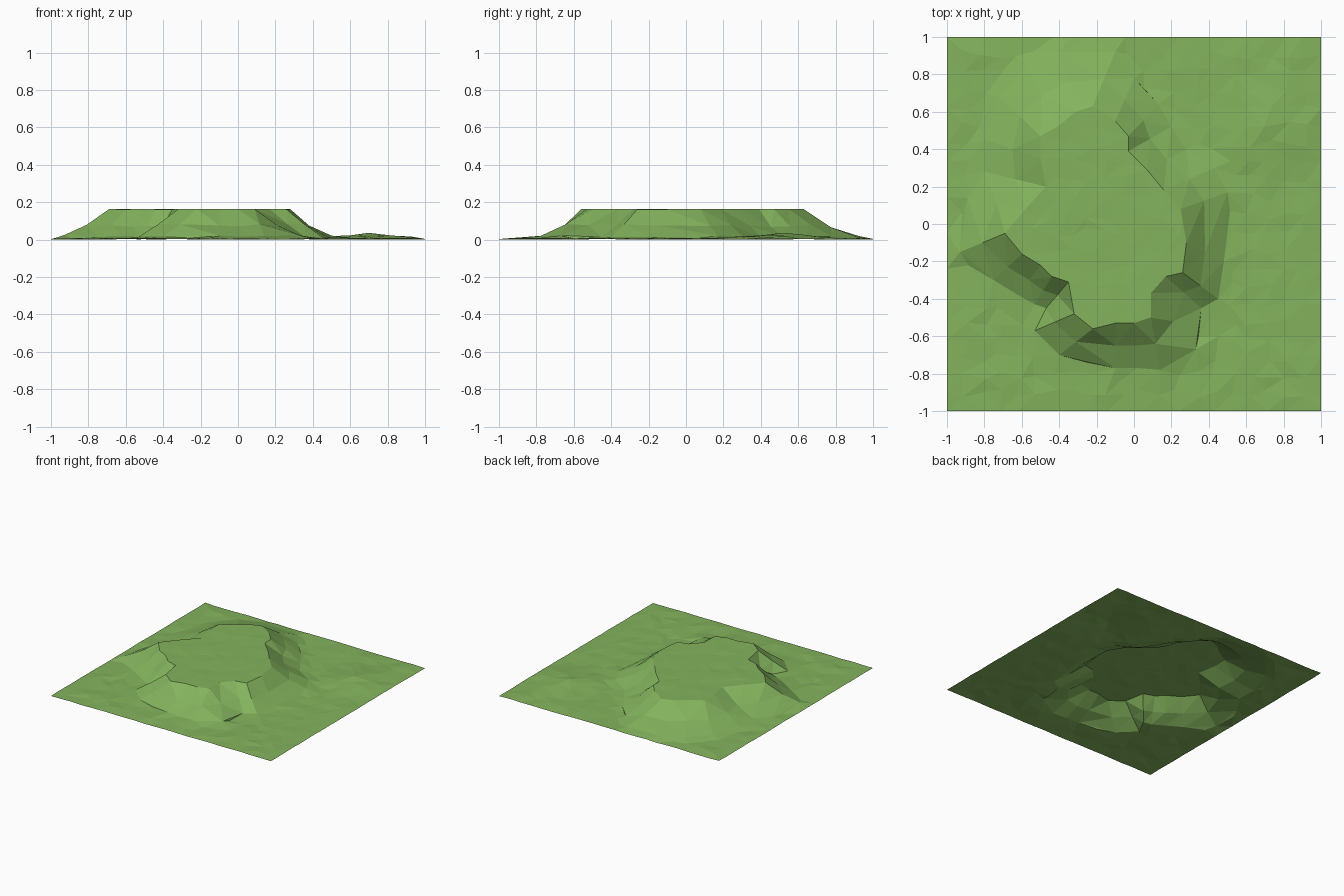
import bpy
import bmesh
import random
from mathutils import Vector
from mathutils.geometry import delaunay_2d_cdt

cube = bpy.data.objects.get("Cube")
if cube:
    bpy.data.objects.remove(cube, do_unlink=True)

random.seed(4)
CELLS = 21
STEP = 2 / CELLS
PLATEAU_HEIGHT = 0.163

# Plateau rim, counter-clockwise from the western spur
RIM = [(-.69, -.05), (-.6, -.16), (-.5, -.22), (-.44, -.28), (-.35, -.31),
       (-.32, -.48), (-.22, -.56), (-.1, -.53), (0, -.53), (.09, -.5),
       (.09, -.37), (.17, -.28), (.26, -.26), (.28, -.1), (.25, .08),
       (.16, .18), (.07, .29), (-.03, .39), (-.03, .47), (-.1, .55),
       (-.22, .63), (-.31, .6), (-.41, .52), (-.5, .47), (-.5, .35),
       (-.47, .2), (-.58, .08)]

# Foot of the slope below each rim point
FOOT = [(-.93, -.15), (-.75, -.3), (-.62, -.38), (-.53, -.43), (-.47, -.45),
        (-.53, -.57), (-.4, -.7), (-.1, -.77), (.02, -.77), (.14, -.78),
        (.33, -.67), (.36, -.45), (.45, -.4), (.48, -.2), (.5, .17),
        (.43, .3), (.28, .4), (.2, .52), (.13, .64), (0, .78),
        (-.1, .92), (-.4, .92), (-.58, .85), (-.72, .68), (-.8, .45),
        (-.8, .28), (-.89, .14)]


def inside(point, ring):
    """Even-odd test of a point against a closed ring."""
    hit = False
    for a, b in zip(ring, ring[1:] + ring[:1]):
        if (a.y > point.y) != (b.y > point.y):
            if point.x < a.x + (b.x - a.x) * (point.y - a.y) / (b.y - a.y):
                hit = not hit
    return hit


def ground_height(point):
    """Slightly uneven ground with one low mound."""
    mound = max(0, 1 - (point - Vector((.7, .5))).length / .3)
    return random.uniform(.001, .01) + .03 * mound


rim = [Vector(p) for p in RIM]
foot = [Vector(p) for p in FOOT]
middle = [a.lerp(b, .5) for a, b in zip(rim, foot)]

# Break lines: rim, middle of the slope, and foot
points, heights, edges = [], [], []
for ring, level, wobble in ((rim, PLATEAU_HEIGHT, .001),
                            (middle, .075, .01), (foot, .018, .006)):
    start, count = len(points), len(ring)
    for i, p in enumerate(ring):
        points.append(p)
        heights.append(level + random.uniform(-wobble, wobble))
        edges.append((start + i, start + (i + 1) % count))
ring_points = list(points)

# Jittered points on the plateau and the surrounding ground
for i in range(CELLS + 1):
    for j in range(CELLS + 1):
        p = Vector((i * STEP - 1, j * STEP - 1))
        border = i in (0, CELLS) or j in (0, CELLS)
        if not border:
            p += Vector((random.uniform(-.025, .025), random.uniform(-.025, .025)))
            if min((p - q).length for q in ring_points) < .06:
                continue
        on_top = inside(p, rim)
        if inside(p, foot) and not on_top:
            continue
        points.append(p)
        if on_top:
            heights.append(PLATEAU_HEIGHT + random.uniform(-.003, .002))
        elif border:
            heights.append(random.uniform(0, .004))
        else:
            heights.append(ground_height(p))
heights[-1] = 0

# Triangulated open sheet
verts, _, faces, sources, _, _ = delaunay_2d_cdt(points, edges, [], 0, 1e-5)
bm = bmesh.new()
sheet = []
for v, source in zip(verts, sources):
    z = heights[source[0]] if source else .075
    sheet.append(bm.verts.new((v.x, v.y, z)))
for f in faces:
    bm.faces.new([sheet[k] for k in f])
for f in bm.faces:
    f.normal_update()
    if f.normal.z < 0:
        f.normal_flip()

mesh = bpy.data.meshes.new("grassy_plateau")
bm.to_mesh(mesh)
bm.free()
terrain = bpy.data.objects.new("grassy_plateau", mesh)
bpy.context.scene.collection.objects.link(terrain)

# Grass colour
grass = bpy.data.materials.new("grass_green")
grass.use_nodes = True
colour = (.23, .45, .11, 1)
grass.diffuse_color = colour
shader = next(n for n in grass.node_tree.nodes if n.type == 'BSDF_PRINCIPLED')
shader.inputs["Base Color"].default_value = colour
shader.inputs["Roughness"].default_value = .9
mesh.materials.append(grass)
